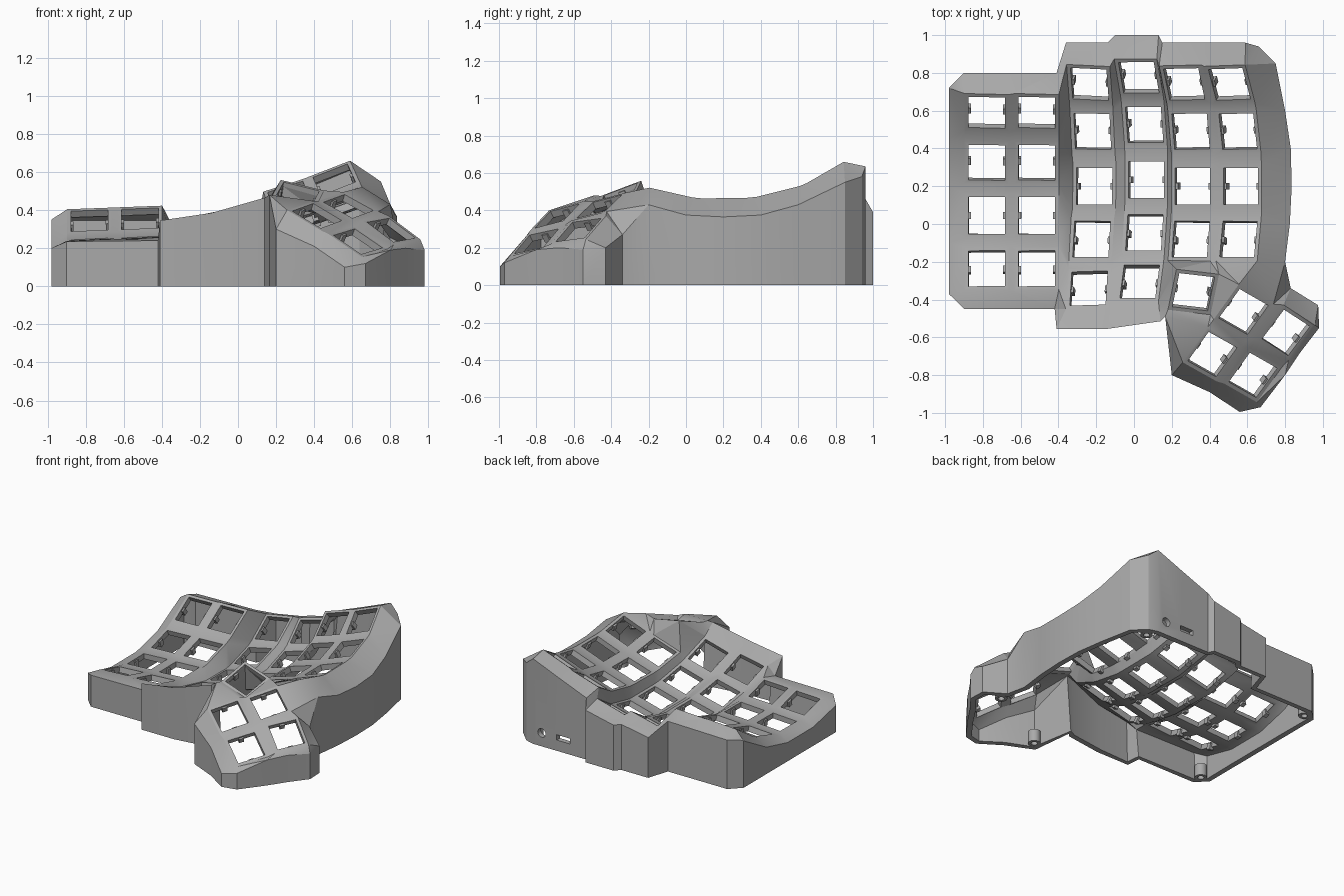
import bpy, bmesh, math
from mathutils import Vector, Matrix

if "Cube" in bpy.data.objects:
    bpy.data.objects.remove(bpy.data.objects["Cube"])

grey = bpy.data.materials.new("warm_grey_plastic")
grey.use_nodes = True
grey.diffuse_color = (0.4, 0.4, 0.4, 1)
grey.node_tree.nodes["Principled BSDF"].inputs["Base Color"].default_value = (0.4, 0.4, 0.4, 1)

HOLE, PLATE, WALL = 0.097, 0.117, 0.04


def make_object(name, bm):
    mesh = bpy.data.meshes.new(name)
    bm.to_mesh(mesh)
    bm.free()
    ob = bpy.data.objects.new(name, mesh)
    bpy.context.collection.objects.link(ob)
    mesh.materials.append(grey)
    return ob


shell = bmesh.new()
frames = []


def face(*verts):
    """Add a face, skipping repeated corners."""
    unique = list(dict.fromkeys(verts))
    if len(unique) > 2 and not shell.faces.get(unique):
        shell.faces.new(unique)


def key_plate(centre, tx, ty):
    """Square frame around one key opening; returns its four outer corners."""
    ty = ty.normalized()
    tx = (tx - ty * tx.dot(ty)).normalized()
    frames.append((centre, tx, ty, tx.cross(ty)))

    def ring(h):
        return [shell.verts.new(centre + tx * sx * h + ty * sy * h)
                for sx, sy in ((-1, 1), (1, 1), (1, -1), (-1, -1))]
    outer, inner = ring(PLATE), ring(HOLE)
    for i in range(4):
        j = (i + 1) % 4
        face(outer[i], outer[j], inner[j], inner[i])
    return dict(zip(("tl", "tr", "br", "bl"), outer))


def zip_chains(a, b):
    """Triangulated strip between two chains of vertices."""
    i = j = 0
    while i < len(a) - 1 or j < len(b) - 1:
        da = (a[i + 1].co - b[j].co).length if i < len(a) - 1 else 9
        db = (a[i].co - b[j + 1].co).length if j < len(b) - 1 else 9
        if da < db:
            face(a[i], a[i + 1], b[j])
            i += 1
        else:
            face(a[i], b[j + 1], b[j])
            j += 1


# Finger columns: x, y and z of each key from back to front, and tilt
side_y, long_y = (.59, .325, .045, -.235), (.74, .49, .20, -.08, -.34)
specs = [
    ((-.78,) * 4, side_y, (.345, .22, .18, .215), 3),
    ((-.515,) * 4, side_y, (.355, .23, .19, .225), 3),
    ((-.235, -.22, -.21, -.225, -.24), long_y, (.305, .20, .17, .20, .28), 13),
    ((.025, .055, .065, .055, .03), [y + .035 for y in long_y], (.34, .235, .205, .235, .325), 15),
    ((.265, .30, .31, .30), long_y[:4], (.475, .375, .34, .365), 17),
    ((.505, .55, .565, .553), long_y[:4], (.56, .46, .425, .455), 20),
]
columns = []
for xs, ys, zs, tilt in specs:
    pts = [Vector(p) for p in zip(xs, ys, zs)]
    n = len(pts)
    steps = [pts[i] - pts[i + 1] for i in range(n - 1)]
    tx = Vector((math.cos(math.radians(tilt)), 0, math.sin(math.radians(tilt))))
    col = []
    for i, p in enumerate(pts):
        if i == 0:
            ty = steps[0] * 1.5 - steps[1] * .5
        elif i == n - 1:
            ty = steps[-1] * 1.5 - steps[-2] * .5
        else:
            ty = steps[i - 1] + steps[i]
        col.append(key_plate(p, tx, ty))
    for k, m in zip(col, col[1:]):
        face(k["bl"], k["br"], m["tr"], m["tl"])
    columns.append(col)
A, B, C, D, E, F = columns

# Thumb cluster
thumb = [key_plate(Vector(c), Vector(tx), Vector(ty)) for c, tx, ty in (
    ((.315, -.36, .49), (.95, -.22, -.28), (.2, .95, .36)),
    ((.58, -.465, .42), (.24, -.11, -.12), (.165, .23, .06)),
    ((.805, -.575, .295), (.2, -.15, -.16), (.165, .22, .03)),
    ((.415, -.69, .37), (.22, -.10, -.12), (.165, .23, .06)),
    ((.63, -.80, .235), (.2, -.12, -.14), (.165, .23, .05)))]
T1, T2, T3, T4, T5 = thumb


def side(col, s):
    return [k[c + s] for k in col for c in "tb"]


# Webs between neighbouring columns and thumb keys
rights = [side(c, "r") for c in columns]
lefts = [side(c, "l") for c in columns]
lefts[4] += [T1["tl"], T1["bl"]]
for r, l in zip(rights, lefts[1:]):
    zip_chains(r, l)
zip_chains([E[3]["bl"], E[3]["br"], F[3]["bl"], F[3]["br"]],
           [T1["tl"], T1["tr"], T2["tl"], T2["tr"]])
for l, r in ((T1, T2), (T2, T3), (T4, T5)):
    face(l["tr"], r["tl"], r["bl"], l["br"])
zip_chains([k[c] for k in (T1, T2, T3) for c in ("bl", "br")],
           [k[c] for k in (T4, T5) for c in ("tl", "tr")])

# Inner edge of the rim, clockwise from the back corner of the outer column
inner = [k[0][c] for k in columns for c in ("tl", "tr")]
inner += side(F, "r")[1:]
inner += [T2["tr"], T3["tl"], T3["tr"], T3["br"], T5["tr"], T5["br"], T5["bl"],
          T4["br"], T4["bl"], T4["tl"], T1["bl"]]
inner += [k[-1][c] for k in (D, C, B, A) for c in ("br", "bl")]
inner += side(A, "l")[::-1][1:]

# Top edge of the outer wall
outline = [(-.96, .74, .36), (-.9, .8, .365), (-.41, .8, .375), (-.36, .96, .30), (-.14, .96, .34),
           (-.10, 1, .34), (.13, 1, .39), (.15, .96, .46), (.38, .96, .55), (.59, .96, .635),
           (.66, .94, .58), (.75, .85, .55), (.80, .6, .43), (.83, .4, .375), (.835, .2, .365),
           (.825, 0, .375), (.80, -.2, .43), (.83, -.34, .27), (.975, -.43, .20), (.98, -.55, .19),
           (.88, -.68, .20), (.80, -.8, .19), (.67, -.97, .12), (.56, -.995, .10),
           (.4, -.89, .21), (.2, -.8, .30), (.165, -.49, .48), (.14, -.515, .465),
           (-.14, -.555, .385), (-.41, -.555, .345), (-.42, -.45, .24), (-.9, -.45, .235),
           (-.98, -.37, .20), (-.98, -.1, .14), (-.98, .2, .14), (-.98, .45, .20), (-.98, .72, .35)]
top = [shell.verts.new(p) for p in outline]
foot = [shell.verts.new((x, y, 0)) for x, y, z in outline]
zip_chains(inner + inner[:1], top + top[:1])
for i in range(len(top)):
    j = (i + 1) % len(top)
    face(top[i], top[j], foot[j], foot[i])

bmesh.ops.recalc_face_normals(shell, faces=shell.faces[:])
shell.faces.ensure_lookup_table()
if shell.faces[0].normal.z < 0:
    bmesh.ops.reverse_faces(shell, faces=shell.faces[:])
case = make_object("case_shell", shell)
solid = case.modifiers.new("thickness", "SOLIDIFY")
solid.thickness, solid.offset = WALL, -1

# Round jack and slot openings in the back wall
ports = bmesh.new()
turn = Matrix.Rotation(math.pi / 2, 4, "X")
bmesh.ops.create_cone(ports, cap_ends=True, segments=24, radius1=.032, radius2=.032, depth=.2,
                      matrix=Matrix.Translation((.52, .95, .1)) @ turn)
bmesh.ops.create_cube(ports, size=1, matrix=Matrix.Translation((.34, .95, .1))
                      @ Matrix.Diagonal((.11, .2, .04, 1)))
cutter = make_object("port_cutter", ports)
cutter.hide_render = True
cut = case.modifiers.new("ports", "BOOLEAN")
cut.operation, cut.object, cut.solver = "DIFFERENCE", cutter, "EXACT"

# Small retaining clips at both sides of every key opening
clips = bmesh.new()
for c, tx, ty, n in frames:
    for s in (-1, 1):
        m = Matrix((tx, ty, n)).transposed().to_4x4()
        m.translation = c + tx * s * .1 - n * .035
        bmesh.ops.create_cube(clips, size=1, matrix=m @ Matrix.Diagonal((.03, .035, .045, 1)))
make_object("key_clips", clips)

# Hollow screw posts standing at the base
posts = bmesh.new()
for x, y in ((-.90, .72), (-.90, -.37), (.62, .87), (.26, -.74), (.82, -.42)):
    rings = []
    for radius, z in ((.022, .09), (.022, 0), (.042, 0), (.042, .09)):
        rings.append([posts.verts.new((x + radius * math.cos(a), y + radius * math.sin(a), z))
                      for a in [math.tau * k / 20 for k in range(20)]])
    for lo, hi in zip(rings, rings[1:] + rings[:1]):
        for k in range(20):
            m = (k + 1) % 20
            posts.faces.new((lo[k], lo[m], hi[m], hi[k]))
bmesh.ops.recalc_face_normals(posts, faces=posts.faces[:])
post = make_object("screw_posts", posts)

# Apply the thickness and ports, then smooth gentle curves and keep edges sharp
bpy.ops.object.select_all(action="DESELECT")
case.select_set(True)
bpy.context.view_layer.objects.active = case
bpy.ops.object.convert(target="MESH")
bpy.data.objects.remove(cutter)
post.select_set(True)
bpy.ops.object.shade_smooth_by_angle(angle=math.radians(25))
